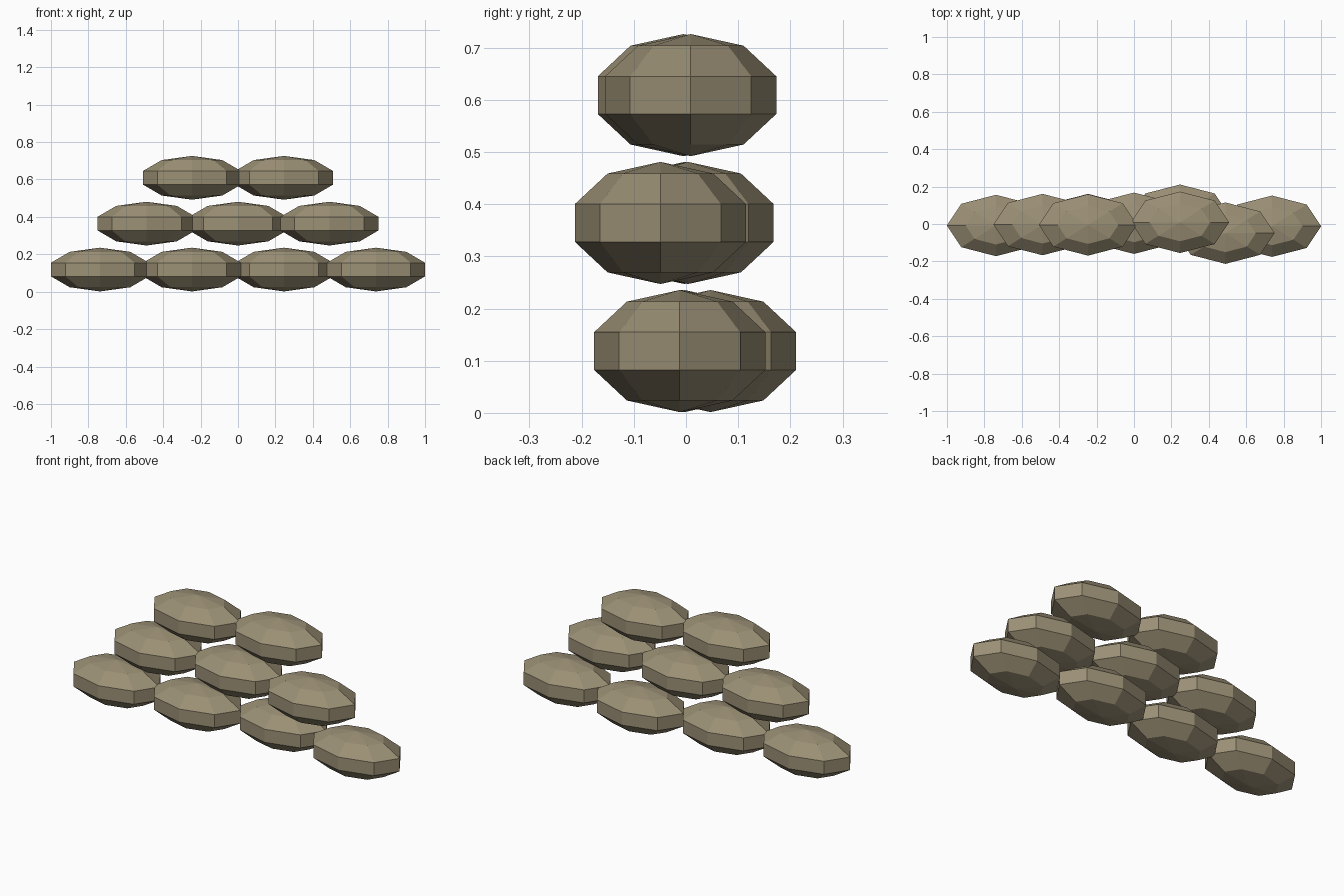
import bpy

if "Cube" in bpy.data.objects:
    bpy.data.objects.remove(bpy.data.objects["Cube"])

# Sandbag cloth colour
cloth = bpy.data.materials.new("sandbag_cloth")
cloth.diffuse_color = (0.33, 0.28, 0.18, 1)
cloth.use_nodes = True
cloth.node_tree.nodes["Principled BSDF"].inputs["Base Color"].default_value = cloth.diffuse_color

# Sphere radii of one squashed low-poly bag
RADII = (0.276, 0.1725, 0.117)

# Rows from the ground up: height of centre, then (x, y) of each bag
ROWS = [
    (0.1185, [(-0.738, -0.008), (-0.246, -0.003), (0.246, 0.047), (0.738, -0.012)]),
    (0.364, [(-0.489, -0.003), (0.0, 0.004), (0.489, -0.049)]),
    (0.609, [(-0.246, -0.005), (0.246, 0.009)]),
]


def add_bag(name, location):
    bpy.ops.mesh.primitive_uv_sphere_add(segments=8, ring_count=5, radius=1, location=location)
    bag = bpy.context.object
    bag.name = name
    bag.scale = RADII
    bpy.ops.object.transform_apply(location=False, rotation=False, scale=True)
    bpy.ops.object.shade_flat()
    bag.data.materials.append(cloth)


# Stacked rows of bags
for r, (z, spots) in enumerate(ROWS, 1):
    for i, (x, y) in enumerate(spots, 1):
        add_bag(f"sandbag_row{r}_{i}", (x, y, z))
